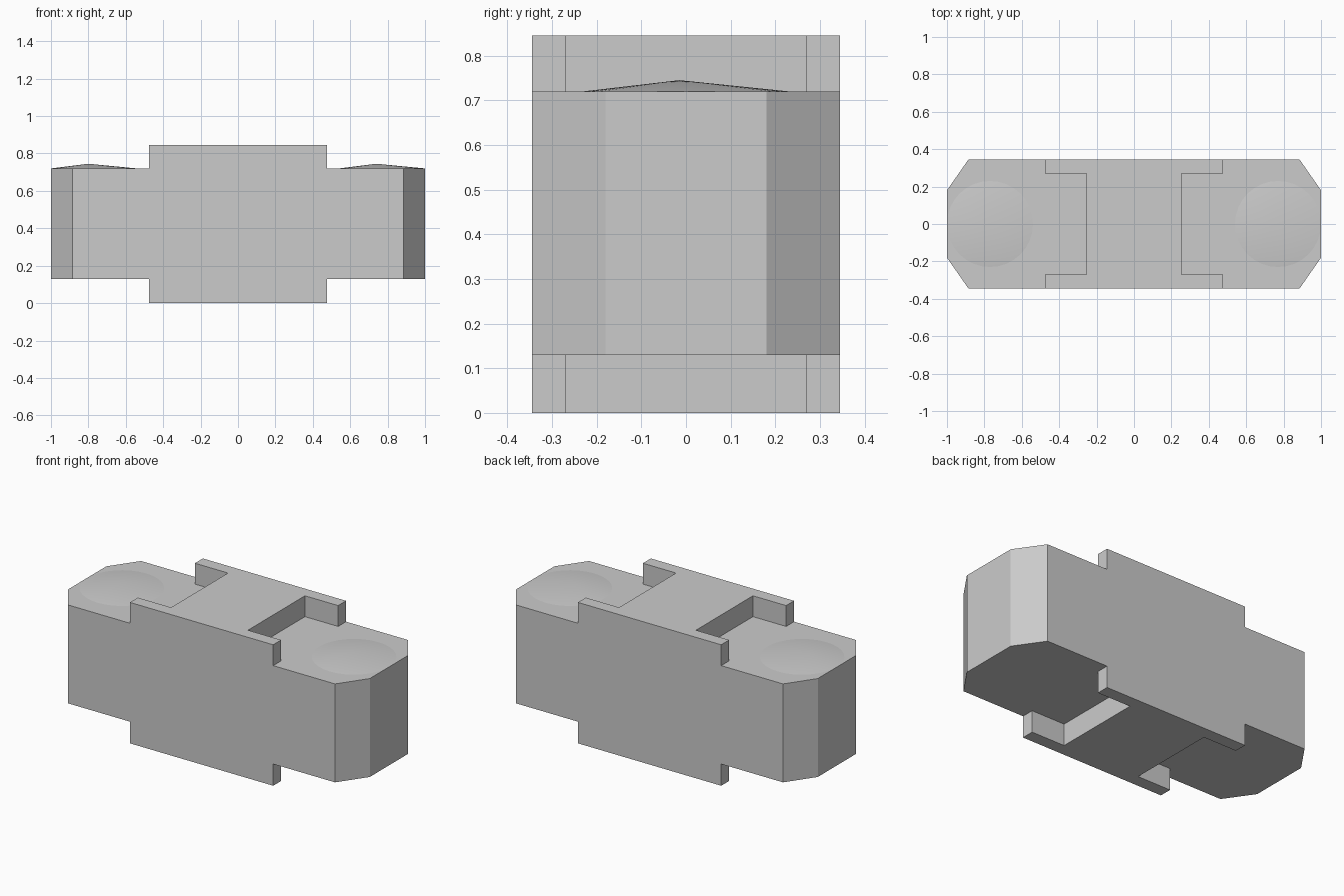
import bpy
import bmesh
from math import cos, sin, tau

if "Cube" in bpy.data.objects:
    bpy.data.objects.remove(bpy.data.objects["Cube"])

grey = bpy.data.materials.new("light grey")
grey.use_nodes = True
grey.diffuse_color = (0.6, 0.6, 0.6, 1)
grey.node_tree.nodes["Principled BSDF"].inputs["Base Color"].default_value = grey.diffuse_color

BOTTOM, SHOULDER_LOW, SHOULDER_HIGH, TOP = 0, 0.13, 0.72, 0.845
HALF_DEPTH = 0.345


def make_object(name, bm):
    bmesh.ops.recalc_face_normals(bm, faces=bm.faces)
    mesh = bpy.data.meshes.new(name)
    bm.to_mesh(mesh)
    bm.free()
    mesh.materials.append(grey)
    obj = bpy.data.objects.new(name, mesh)
    bpy.context.collection.objects.link(obj)
    return obj


def mirrored(quarter):
    """Outline of a shape symmetric in x and y, from its +x +y quarter."""
    half = quarter + [(x, -y) for x, y in reversed(quarter)]
    return half + [(-x, -y) for x, y in half]


def prism(name, outline, low, high):
    bm = bmesh.new()
    base = bm.faces.new([bm.verts.new((x, y, low)) for x, y in outline])
    moved = bmesh.ops.extrude_face_region(bm, geom=[base], use_keep_orig=True)["geom"]
    verts = [v for v in moved if isinstance(v, bmesh.types.BMVert)]
    bmesh.ops.translate(bm, verts=verts, vec=(0, 0, high - low))
    return make_object(name, bm)


# Long body with chamfered ends
prism("body", mirrored([(0.885, HALF_DEPTH), (1, 0.18)]), SHOULDER_LOW, SHOULDER_HIGH)

# Raised plates with a slot at each end
slotted = mirrored([(0.475, HALF_DEPTH), (0.475, 0.27), (0.255, 0.27)])
prism("top_slotted_plate", slotted, SHOULDER_HIGH, TOP)
prism("bottom_slotted_plate", slotted, BOTTOM, SHOULDER_LOW)

# Shallow domes on the shoulders, with the peak a little off centre
for name, centre in (("left_dome", 0.77), ("right_dome", -0.77)):
    bm = bmesh.new()
    peak = bm.verts.new((centre - 0.03, -0.015, 0.745))
    sides = 32
    ring = [bm.verts.new((centre + 0.23 * cos(tau * i / sides),
                          0.23 * sin(tau * i / sides), SHOULDER_HIGH))
            for i in range(sides)]
    for i in range(sides):
        bm.faces.new((peak, ring[i], ring[(i + 1) % sides]))
    dome = make_object(name, bm)
    for face in dome.data.polygons:
        face.use_smooth = True
